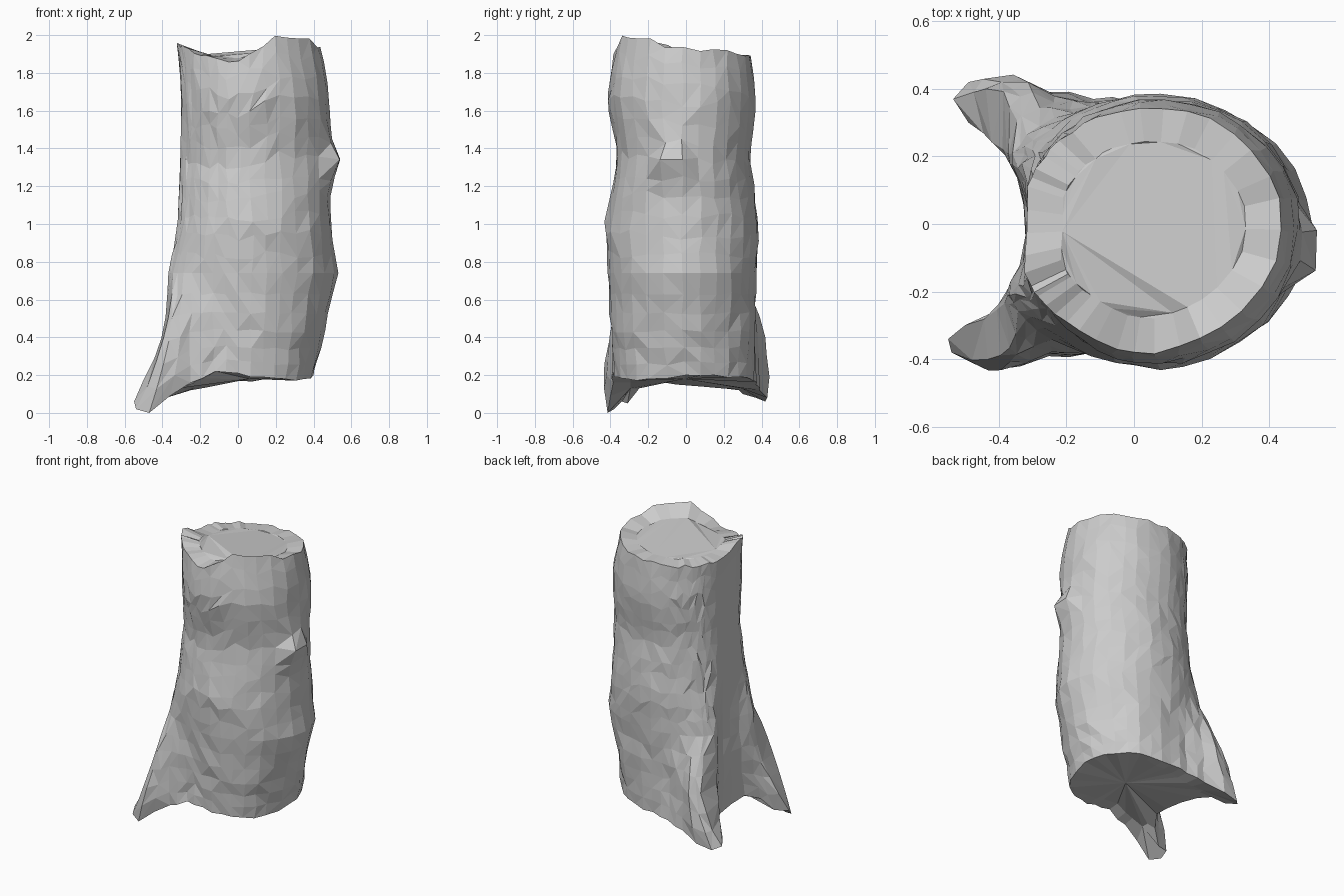
import bpy, bmesh, math, random
from mathutils import Vector

if "Cube" in bpy.data.objects:
    bpy.data.objects.remove(bpy.data.objects["Cube"])

random.seed(7)
CX, CY = 0.06, -0.01

# Ground outline of the trunk, counter-clockwise from +x, with the two roots
OUTLINE = [Vector(p) for p in (
    (.40, 0, .20), (.37, .15, .20), (.28, .28, .19), (.15, .34, .18), (0, .36, .17),
    (-.12, .37, .15), (-.25, .39, .12), (-.38, .43, .08), (-.49, .42, .06),
    (-.535, .37, .08), (-.49, .30, .10), (-.40, .28, .12), (-.35, .20, .13),
    (-.32, .08, .14), (-.31, -.05, .15), (-.33, -.17, .17), (-.39, -.26, .13),
    (-.46, -.31, .05), (-.55, -.34, .06), (-.54, -.38, .02), (-.47, -.415, 0),
    (-.36, -.40, .09), (-.25, -.385, .16), (-.12, -.38, .22), (0, -.38, .21),
    (.13, -.36, .19), (.25, -.31, .18), (.35, -.20, .18))]
FOOT = []
for a, b in zip(OUTLINE, OUTLINE[1:] + OUTLINE[:1]):
    FOOT.append(a)
    if (b - a).length > .11 and (a + b).x > -.5:      # finer round the trunk
        m = (a + b) / 2
        FOOT.append(Vector((m.x + (m.x - CX) * .03, m.y * 1.03, m.z + random.uniform(-.01, .01))))
N = len(FOOT)

# Trunk extents: z, x min, x max, y min, y max
PROFILE = ((.40, -.37, .445, -.39, .365), (.72, -.36, .525, -.41, .375),
           (1.0, -.32, .495, -.43, .385), (1.35, -.305, .485, -.36, .34),
           (1.65, -.30, .49, -.415, .375), (1.85, -.31, .455, -.39, .35),
           (2.0, -.33, .42, -.36, .32))

# Knots: centre, push outwards, size
KNOTS = ((Vector((.49, -.08, 1.32)), .095, .085), (Vector((.53, -.06, .74)), .015, .06),
         (Vector((.48, .11, 1.67)), .015, .06))


def extents(z):
    for a, b in zip(PROFILE, PROFILE[1:]):
        if z <= b[0]:
            t = max(0, (z - a[0]) / (b[0] - a[0]))
            return [u + (v - u) * t for u, v in zip(a[1:], b[1:])]
    return PROFILE[-1][1:]


def bump(ang, deg, width, power=2):
    d = (math.degrees(ang) - deg + 180) % 360 - 180
    return math.exp(-abs(d / width) ** power)


def trunk_point(ang, z, rough=0.0):
    """Rounded section with a flattened -x side, root shoulders and knots."""
    x0, x1, y0, y1 = extents(z)
    c, s = math.cos(ang), math.sin(ang)
    k = 1 + random.uniform(-rough, rough)
    x = CX + c * k * ((x1 - CX) if c > 0 else (CX - x0) * 1.08)
    y = CY + s * k * ((y1 - CY) if s > 0 else (CY - y0))
    low = max(0, min(1, (1.05 - z) / .3))
    hollow = .05 * max(0, 1 - (y / .22) ** 2) * low
    p = Vector((max(x, x0 + hollow), y, z))
    p += Vector((c, s, 0)) * .04 * low * (bump(ang, 218, 20) + bump(ang, 142, 20))
    for pos, push, size in KNOTS:
        p += Vector((c, s, 0)) * push * math.exp(-((p - pos).length / size) ** 2)
    return p


# Column directions: outline angles, evened out around the trunk
angles = [math.atan2(p.y - CY, p.x - CX) % (2 * math.pi) for p in FOOT]
angles[0] = 0.0
for _ in range(4):
    angles = [(angles[i - 1] - (2 * math.pi if i == 0 else 0) + angles[i]
               + angles[(i + 1) % N] + (2 * math.pi if i == N - 1 else 0)) / 3
              for i in range(N)]

LOW, JOIN, UP = 6, 0.74, 12
columns = []
for foot, ang in zip(FOOT, angles):
    col = []
    # Flare from the trunk down to the foot outline, fuller above the roots
    top, mid = trunk_point(ang, JOIN, .01), trunk_point(ang, .40)
    if abs(foot.y) > .36:
        w = max(0, min(1, (-.08 - foot.x) / .3))
        mid.y += (math.copysign(.47, foot.y) - mid.y) * w
    for j in range(LOW):
        t = 1 - j / LOW
        p = top * (1 - t) ** 2 + mid * 2 * t * (1 - t) + foot * t * t
        if j:
            p += Vector([random.uniform(-.008, .008) for _ in range(3)])
        col.append(p)
    # Trunk up to the broken rim
    rim = (1.905 + .09 * bump(ang, -52, 30, 4) + .045 * bump(ang, 202, 16)
           + .03 * bump(ang, 0, 25) - .04 * bump(ang, -100, 16)
           - .03 * bump(ang, 115, 35) + random.uniform(-.014, .014))
    rim = min(rim, 2.0)
    for j in range(UP + 1):
        z = JOIN + (rim - JOIN) * j / UP
        if j == 0:
            col.append(top)
            continue
        if j < UP:
            z += random.uniform(-.025, .025)
        col.append(trunk_point(ang + random.uniform(-.03, .03), z, .014))
    columns.append(col)

# Trunk mesh: bark, broken top, underside
bm = bmesh.new()
cols = [[bm.verts.new(p) for p in c] for c in columns]
inner = [bm.verts.new((max(p.x, -.34) * .93, max(-.31, min(.31, p.y)) * .95, max(p.z, .13)))
         for p in FOOT]
low_c = bm.verts.new((CX, CY, .18))
top_c = [bm.verts.new((CX + (p.x - CX) * .72, CY + (p.y - CY) * .72,
                       1.89 + (p.z - 1.89) * .35)) for p in (c[-1] for c in columns)]
for i in range(N):
    a, b = cols[i], cols[(i + 1) % N]
    ia, ib = inner[i], inner[(i + 1) % N]
    for j in range(len(a) - 1):
        q = (a[j], b[j], b[j + 1], a[j + 1])
        k = random.randint(0, 1)
        bm.faces.new((q[k], q[k + 1], q[k + 2]))
        bm.faces.new((q[k], q[k + 2], q[(k + 3) % 4]))
    bm.faces.new((b[0], a[0], ia, ib))
    bm.faces.new((ib, ia, low_c))
    bm.faces.new((a[-1], b[-1], top_c[(i + 1) % N], top_c[i]))
cap = bm.faces.new(top_c)
bmesh.ops.triangulate(bm, faces=[cap])
bmesh.ops.recalc_face_normals(bm, faces=bm.faces)
mesh = bpy.data.meshes.new("trunk")
bm.to_mesh(mesh)
bm.free()
bpy.context.collection.objects.link(bpy.data.objects.new("trunk", mesh))
